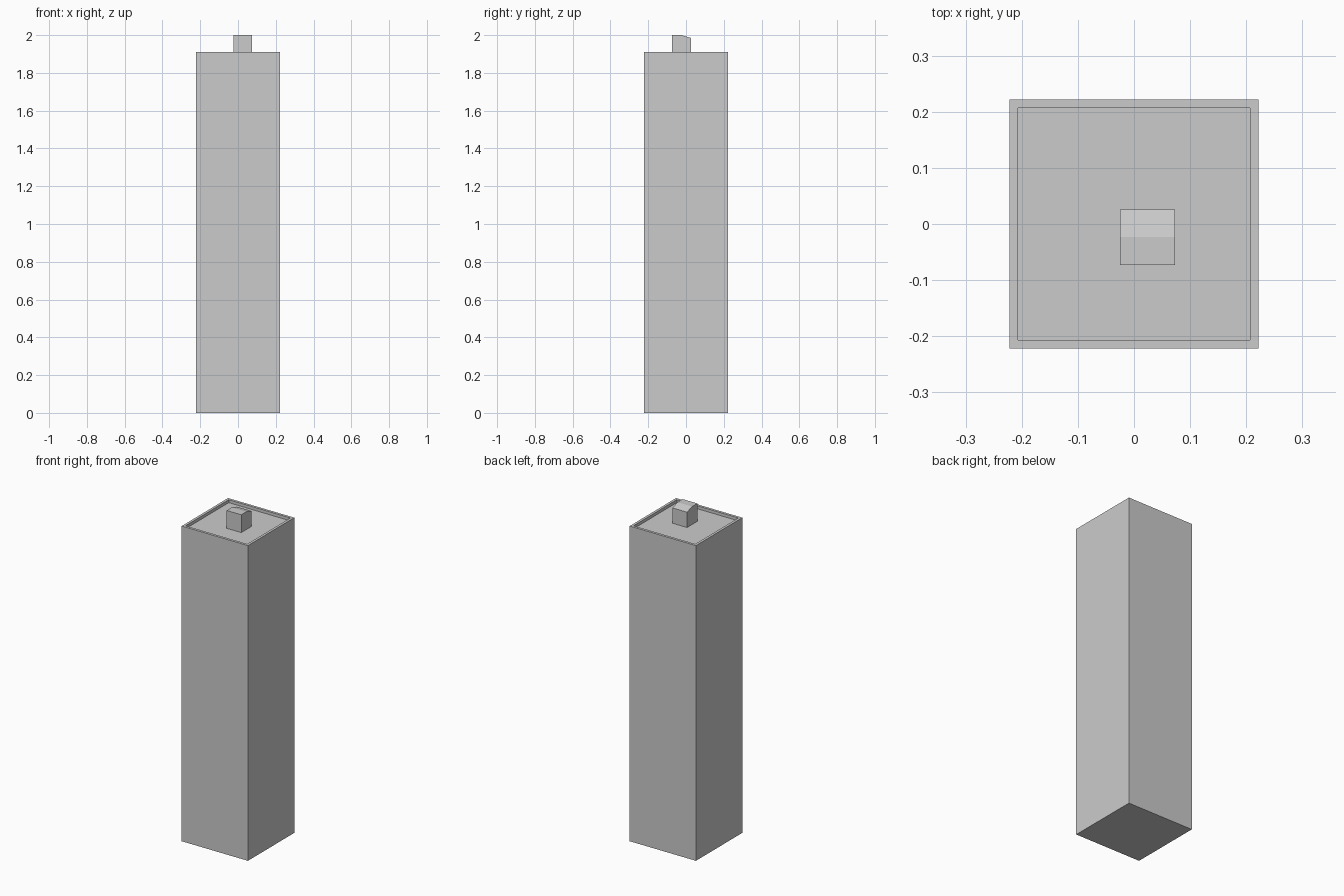
import bpy, bmesh

if "Cube" in bpy.data.objects:
    bpy.data.objects.remove(bpy.data.objects["Cube"])

TOP = 1.91      # parapet height
HALF = 0.222    # half width of tower
RIM = 0.022     # parapet thickness
DEPTH = 0.018   # roof recess depth


def finish(name, bm):
    bmesh.ops.recalc_face_normals(bm, faces=bm.faces)
    mesh = bpy.data.meshes.new(name)
    bm.to_mesh(mesh)
    bm.free()
    obj = bpy.data.objects.new(name, mesh)
    bpy.context.collection.objects.link(obj)
    return obj


# Tower: a tall box whose roof is inset and sunk behind a thin parapet
bm = bmesh.new()
bmesh.ops.create_cube(bm, size=1)
for v in bm.verts:
    v.co = (v.co.x * 2 * HALF, v.co.y * 2 * HALF, (v.co.z + 0.5) * TOP)
bm.normal_update()
roof = max(bm.faces, key=lambda f: f.calc_center_median().z)
bmesh.ops.inset_region(bm, faces=[roof], thickness=RIM)
sunk = bmesh.ops.extrude_discrete_faces(bm, faces=[roof])["faces"][0]
bmesh.ops.translate(bm, verts=sunk.verts, vec=(0, 0, -DEPTH))
finish("tower", bm)

# Roof hut: side profile (y, z) with a sloping rear half, extruded along x
profile = [(-0.073, TOP - DEPTH), (0.026, TOP - DEPTH), (0.026, 1.985),
           (-0.023, 2.0), (-0.073, 2.0)]
bm = bmesh.new()
side = bm.faces.new([bm.verts.new((-0.025, y, z)) for y, z in profile])
ext = bmesh.ops.extrude_face_region(bm, geom=[side], use_keep_orig=True)["geom"]
bmesh.ops.translate(bm, verts=[g for g in ext if isinstance(g, bmesh.types.BMVert)],
                    vec=(0.098, 0, 0))
finish("roof_hut", bm)
